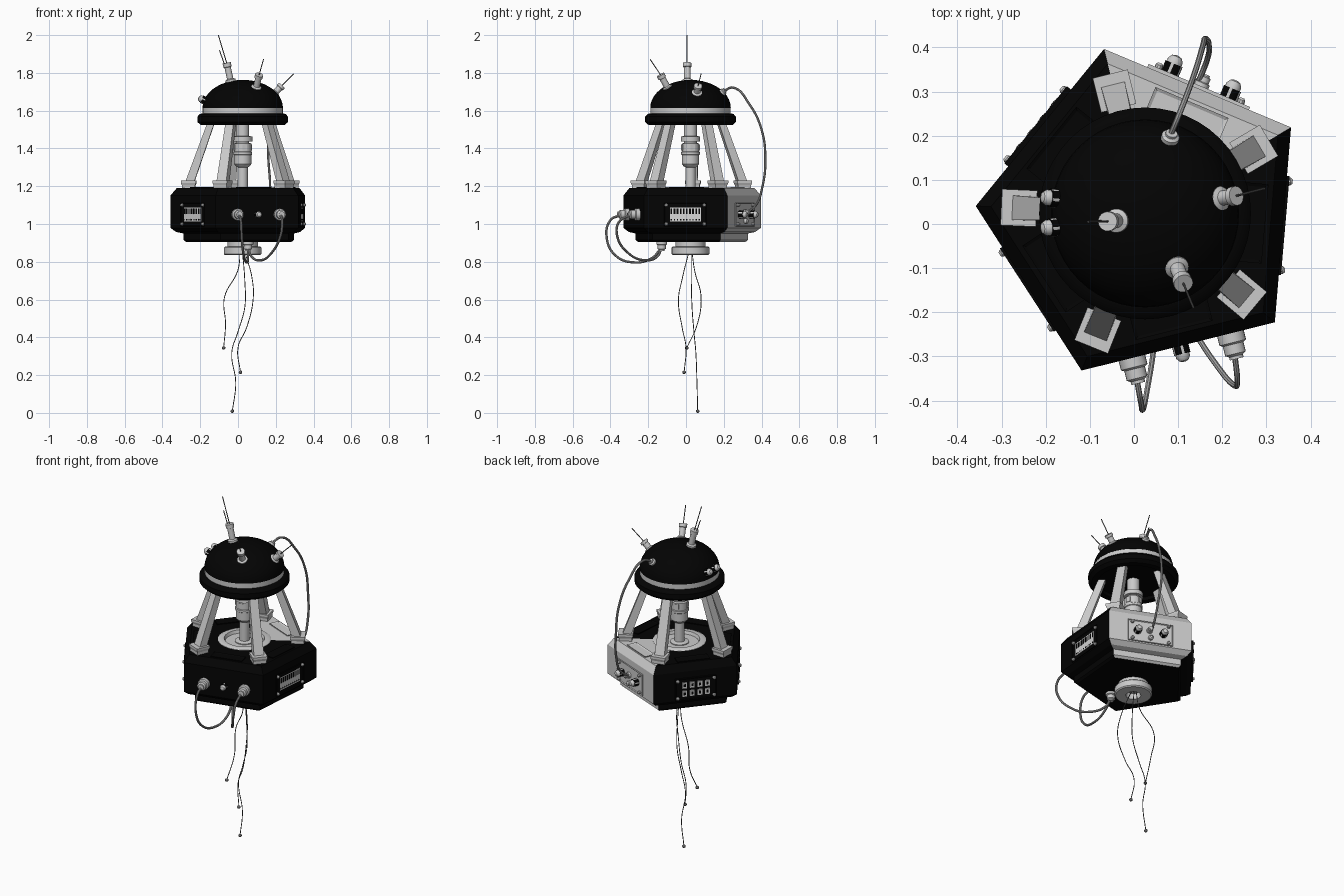
import bpy, bmesh
from math import sin, cos, pi, radians
from mathutils import Vector, Matrix

cube = bpy.data.objects.get("Cube")
if cube:
    bpy.data.objects.remove(cube)

CX, CY = 0.025, 0.024
R, APO = 0.384, 0.312
CORNERS = (30.5, 104, 177.5, 248, 320)
BACK, RIGHT, FRONT, FRONT_LEFT, BACK_LEFT = 67, -5, -76, -147, 141


def material(name, v, rough=0.5):
    m = bpy.data.materials.new(name)
    m.use_nodes = True
    m.diffuse_color = (v, v, v, 1)
    b = m.node_tree.nodes["Principled BSDF"]
    b.inputs["Base Color"].default_value = (v, v, v, 1)
    b.inputs["Roughness"].default_value = rough
    return m


BLACK = material("black paint", 0.001)
SILVER = material("silver metal", 0.6)
HOSE = material("grey hose", 0.35)
WIRE = material("dark wire", 0.12)
LIGHT = material("pale grille", 0.68)


def finish(name, mesh, mats, smooth):
    for m in mats:
        mesh.materials.append(m)
    if smooth:
        mesh.polygons.foreach_set("use_smooth", [True] * len(mesh.polygons))
        mesh.set_sharp_from_angle(angle=radians(35))
    ob = bpy.data.objects.new(name, mesh)
    bpy.context.collection.objects.link(ob)
    return ob


def loft(name, rings, mats, frame=Matrix(), smooth=False, rule=None, recess=None):
    """Skin a stack of equal-length rings and cap both ends."""
    bm = bmesh.new()
    vs = [[bm.verts.new(frame @ Vector(p)) for p in ring] for ring in rings]
    n = len(vs[0])
    for a, b in zip(vs, vs[1:]):
        for i in range(n):
            j = (i + 1) % n
            bm.faces.new((a[i], a[j], b[j], b[i]))
    bm.faces.new(vs[0][::-1])
    top = bm.faces.new(vs[-1])
    bmesh.ops.recalc_face_normals(bm, faces=bm.faces)
    bm.normal_update()
    if recess:
        bmesh.ops.inset_region(bm, faces=[top], thickness=recess, depth=-0.004)
    if rule:
        for i, f in enumerate(bm.faces):
            f.material_index = rule(i, f)
    mesh = bpy.data.meshes.new(name)
    bm.to_mesh(mesh)
    bm.free()
    return finish(name, mesh, mats, smooth)


def aim(pos, direction):
    q = Vector(direction).to_track_quat('Z', 'Y')
    return Matrix.Translation(pos) @ q.to_matrix().to_4x4()


def lathe(name, profile, mats, frame=None, segs=32, rule=None):
    rings = [[(r * cos(2 * pi * i / segs), r * sin(2 * pi * i / segs), z)
              for i in range(segs)] for r, z in profile]
    if frame is None:
        frame = Matrix.Translation((CX, CY, 0))
    return loft(name, rings, mats, frame, smooth=True, rule=rule)


def rect(x, y, z, w, d):
    return [(x + sx * w / 2, y + sy * d / 2, z)
            for sx, sy in ((-1, -1), (1, -1), (1, 1), (-1, 1))]


def plate(name, frame, w, h, thick, mat, u=0, v=0, recess=None):
    return loft(name, [rect(u, v, -0.006, w, h), rect(u, v, thick, w, h)], [mat], frame,
                recess=recess)


def face_frame(deg, u=0, z=1.05, out=0):
    """Frame on a body side: x along the side, y up, z outward."""
    a = radians(deg)
    n, t = Vector((cos(a), sin(a), 0)), Vector((-sin(a), cos(a), 0))
    p = Vector((CX, CY, z)) + n * (APO + out) + t * u
    m = Matrix((t, (0, 0, 1), n)).transposed().to_4x4()
    return Matrix.Translation(p) @ m


def tube(name, pts, r, mat):
    cu = bpy.data.curves.new(name, 'CURVE')
    cu.dimensions, cu.bevel_depth, cu.bevel_resolution = '3D', r, 2
    cu.resolution_u, cu.use_fill_caps = 8, True
    s = cu.splines.new('BEZIER')
    s.bezier_points.add(len(pts) - 1)
    for bp, p in zip(s.bezier_points, pts):
        bp.co = p
        bp.handle_left_type = bp.handle_right_type = 'AUTO'
    tmp = bpy.data.objects.new(name + "_path", cu)
    bpy.context.collection.objects.link(tmp)
    dg = bpy.context.evaluated_depsgraph_get()
    mesh = bpy.data.meshes.new_from_object(tmp.evaluated_get(dg))
    bpy.data.objects.remove(tmp)
    mesh.materials.clear()
    return finish(name, mesh, [mat], True)


# Five-sided body with one silver side
def silver_side(_, f):
    c = f.calc_center_median() - Vector((CX, CY, 0))
    d = Vector((cos(radians(BACK)), sin(radians(BACK))))
    return int(c.xy.length > 0.05 and c.xy.normalized().dot(d) > 0.95 and c.z > 0.906)


steps = [(0.3, 0.905), (0.78, 0.905), (0.82, 0.916), (0.82, 0.95), (0.92, 0.958),
         (1, 0.98), (1, 1.15), (0.91, 1.19), (0.36, 1.19), (0.36, 1.165)]
loft("body", [[(R * s * cos(radians(c)), R * s * sin(radians(c)), z) for c in CORNERS]
              for s, z in steps], [BLACK, SILVER], Matrix.Translation((CX, CY, 0)),
     rule=silver_side)

# Framed panels on the body top
for k, deg in enumerate((BACK, RIGHT, FRONT, FRONT_LEFT, BACK_LEFT)):
    a = radians(deg)
    fr = Matrix.Translation((CX, CY, 1.19)) @ Matrix.Rotation(a - pi / 2, 4, 'Z')
    plate(f"top_panel_{k}", fr, 0.18, 0.06, 0.005, BLACK if k else SILVER, v=0.243, recess=0.01)

# Legs and flared, flat-topped feet
for k, deg in enumerate(CORNERS):
    fr = Matrix.Translation((CX, CY, 0)) @ Matrix.Rotation(radians(deg), 4, 'Z')
    loft(f"foot_{k}", [rect(0.286, 0, 1.165, 0.07, 0.072), rect(0.286, 0, 1.205, 0.07, 0.072),
                       rect(0.286, 0, 1.218, 0.08, 0.082), rect(0.286, 0, 1.23, 0.08, 0.082)],
         [SILVER], fr)
    loft(f"leg_{k}", [rect(0.288, 0, 1.2, 0.048, 0.056), rect(0.168, 0, 1.535, 0.038, 0.046)],
         [SILVER], fr)

# Central column and its sunken base ring
lathe("column_base", [(0.142, 1.18), (0.142, 1.192), (0.134, 1.197), (0.108, 1.197),
                      (0.1, 1.175)], [SILVER])
lathe("column", [(0.05, 1.17), (0.05, 1.185), (0.027, 1.19), (0.027, 1.3), (0.036, 1.305),
                 (0.046, 1.318), (0.046, 1.365), (0.05, 1.368), (0.05, 1.38), (0.046, 1.383),
                 (0.046, 1.425), (0.034, 1.43), (0.034, 1.437), (0.051, 1.437),
                 (0.051, 1.462), (0.034, 1.467), (0.034, 1.54)], [SILVER])
for k in range(4):
    fr = face_frame(FRONT + 90 * k, z=1.405, out=0.045 - APO)
    plate(f"column_window_{k}", fr, 0.025, 0.03, 0.003, SILVER)

# Dome head
lathe("dome_rim", [(0.19, 1.545), (0.19, 1.524), (0.222, 1.524), (0.24, 1.54), (0.24, 1.568),
                   (0.228, 1.582), (0.205, 1.588)], [BLACK], segs=48)
lathe("dome_band", [(0.212, 1.58), (0.212, 1.616)], [SILVER], segs=48)
lathe("dome", [(0.213 * cos(i * pi / 22), 1.615 + 0.148 * sin(i * pi / 22))
               for i in range(11)] + [(0.004, 1.763)], [BLACK], segs=48)

# Bottom outlet and trailing wires
lathe("bottom_neck", [(0.08, 0.91), (0.08, 0.87)], [SILVER])
lathe("bottom_ring", [(0.094, 0.88), (0.1, 0.875), (0.1, 0.842), (0.094, 0.836),
                      (0.04, 0.836), (0.035, 0.868)], [SILVER])
trails = [
    [(0.012, 0.03, 0.87), (0, 0.045, 0.757), (-0.072, 0.08, 0.61), (-0.066, 0.06, 0.47),
     (-0.076, 0.004, 0.344)],
    [(0.03, 0.02, 0.87), (0.075, -0.02, 0.71), (0.08, -0.04, 0.6), (0.045, -0.02, 0.45),
     (0, 0, 0.345), (0.013, -0.01, 0.215)],
    [(0.022, 0.028, 0.87), (0.036, 0.028, 0.7), (0.036, 0.032, 0.56), (0, 0.042, 0.43),
     (-0.033, 0.052, 0.32), (-0.012, 0.058, 0.16), (-0.03, 0.062, 0.009)]]
BALL = [(0.009 * sin(i * pi / 8) + 0.0005, -0.009 * cos(i * pi / 8)) for i in range(9)]
for k, pts in enumerate(trails):
    tube(f"trailing_wire_{k}", pts, 0.0022, WIRE)
    lathe(f"wire_tip_{k}", BALL, [WIRE], Matrix.Translation(pts[-1]), 12)

# Antennas
for k, (base, mid, tip) in enumerate([
        ((-0.034, 0.008, 1.735), (-0.06, 0.006, 1.853), (-0.104, 0.005, 2.0)),
        ((0.092, -0.085, 1.7), (0.112, -0.135, 1.79), (0.135, -0.19, 1.872)),
        ((0.178, 0.055, 1.675), (0.232, 0.064, 1.732), (0.295, 0.08, 1.795))]):
    d = Vector(mid) - Vector(base)
    h = d.length
    lathe(f"antenna_base_{k}", [(0.027, 0), (0.027, 0.03), (0.017, 0.035), (0.017, h * 0.8),
                                (0.022, h * 0.82), (0.022, h)], [SILVER], aim(base, d), 20)
    tube(f"antenna_rod_{k}", [mid, tip], 0.0025, WIRE)
tube("antenna_side_rod", [(-0.07, 0.006, 1.84), (-0.098, 0.006, 1.92)], 0.0025, WIRE)


# Plugs, knurled knobs and bolts
def plug(name, frame, s=1.0):
    lathe(name, [(r * s, z * s) for r, z in
                 ((0.031, -0.01), (0.031, 0.02), (0.024, 0.024), (0.024, 0.046),
                  (0.016, 0.051), (0.016, 0.058))], [SILVER], frame, 24)


def knob(name, frame, s=1.0):
    lathe(name + "_stem", [(0.021 * s, -0.008), (0.021 * s, 0.026 * s)], [BLACK, SILVER],
          frame, 20, rule=lambda i, f: int(i % 4 == 0))
    lathe(name + "_cap", [(0.018 * s, 0.022 * s), (0.018 * s, 0.034 * s), (0.012 * s, 0.043 * s),
                          (0.004 * s, 0.046 * s)], [SILVER], frame, 20)


plug("front_plug_right", face_frame(FRONT, -0.108))
plug("front_plug_left", face_frame(FRONT, 0.122))
knob("front_knob", face_frame(FRONT, 0.005, out=-0.006), 0.9)
plug("under_plug", aim((0.053, -0.128, 0.91), (0, 0, -1)), 0.9)
plug("dome_plug", aim((0.074, 0.172, 1.675), (0.2, 0.6, 0.6)), 0.85)
plug("back_plug", face_frame(BACK, -0.005, 1.06), 0.55)
knob("back_knob_left", face_frame(BACK, -0.072))
knob("back_knob_right", face_frame(BACK, 0.072))
lathe("back_button", [(0.013, 0), (0.013, 0.015), (0.006, 0.02)], [SILVER],
      face_frame(BACK, 0, 1.015), 16)
for k, y in enumerate((-0.006, 0.057)):
    knob(f"dome_knob_{k}", aim((-0.168, y, 1.65), (-1, (y - CY) * 3, 0.45)))

# Hoses
tube("front_hose_right", [(0.005, -0.345, 1.048), (0.015, -0.4, 1.02), (0.02, -0.42, 0.93),
                          (0.03, -0.375, 0.835), (0.045, -0.28, 0.797), (0.053, -0.18, 0.82),
                          (0.053, -0.128, 0.88)], 0.0065, HOSE)
tube("front_hose_left", [(0.228, -0.295, 1.048), (0.234, -0.355, 1.01), (0.226, -0.365, 0.94),
                         (0.18, -0.31, 0.85), (0.12, -0.22, 0.808), (0.07, -0.15, 0.83),
                         (0.053, -0.128, 0.88)], 0.0065, HOSE)
tube("back_hose", [(0.08, 0.195, 1.7), (0.103, 0.25, 1.722), (0.135, 0.335, 1.635),
                   (0.155, 0.4, 1.5), (0.161, 0.42, 1.34), (0.17, 0.405, 1.2),
                   (0.165, 0.37, 1.1), (0.145, 0.32, 1.06)], 0.0065, HOSE)

# Side panels with corner bolts
for k, deg in enumerate((RIGHT, FRONT_LEFT, BACK_LEFT, BACK)):
    fr = face_frame(deg)
    back = deg == BACK
    plate(f"side_panel_{k}", fr, 0.25 if back else 0.225, 0.125, 0.003 if back else 0.007,
          SILVER if back else BLACK, recess=0.006)
    for sx in (-1, 1):
        for sy in (-1, 1):
            lathe(f"bolt_{k}", [(0.009, -0.005), (0.009, 0.01), (0.005, 0.015)], [SILVER],
                  face_frame(deg, sx * 0.101, 1.05 + sy * 0.05), 10)
    if deg in (RIGHT, FRONT_LEFT):
        plate(f"grille_{k}", fr, 0.165, 0.075, 0.005, LIGHT)
        for i in range(10):
            plate(f"grille_slot_{k}", fr, 0.009, 0.03, 0.006, BLACK, (i - 4.5) * 0.0165, 0.018)
            plate(f"grille_dot_{k}", fr, 0.007, 0.007, 0.006, BLACK, (i - 4.5) * 0.0165, -0.028)
    elif deg == BACK_LEFT:
        for i in range(8):
            u, v = (i % 4 - 1.5) * 0.042, (i // 4 - 0.5) * 0.048
            plate(f"key_{i}", fr, 0.026, 0.034, 0.008, LIGHT, u, v)
            plate(f"key_hole_{i}", fr, 0.012, 0.016, 0.009, BLACK, u, v)
